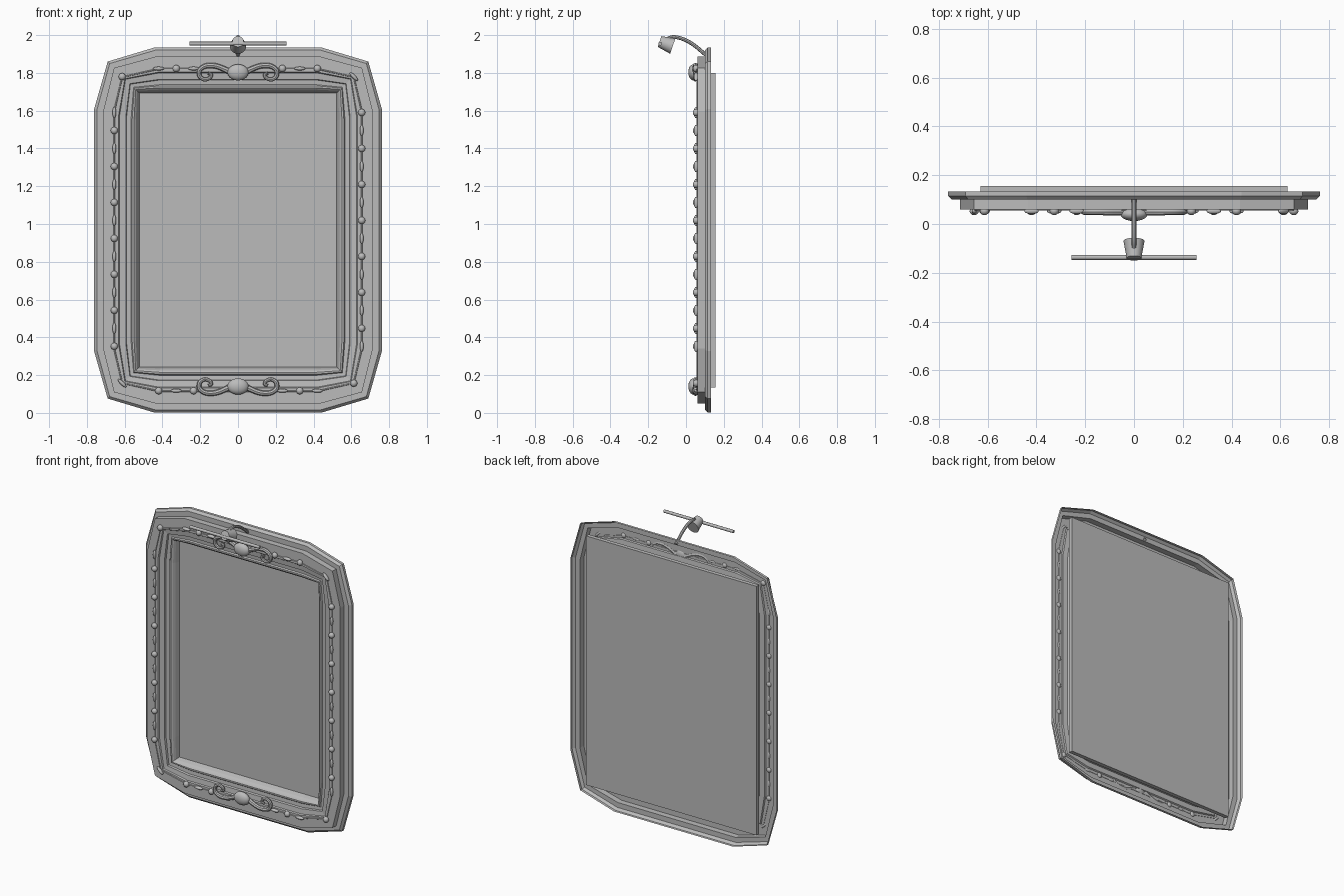
import bpy, bmesh, math
from mathutils import Vector

if "Cube" in bpy.data.objects:
    bpy.data.objects.remove(bpy.data.objects["Cube"])

grey = bpy.data.materials.new("plain grey")
grey.diffuse_color = (0.5, 0.5, 0.5, 1)
grey.use_nodes = True
grey.node_tree.nodes["Principled BSDF"].inputs["Base Color"].default_value = grey.diffuse_color


def finish(bm, name, smooth=None):
    bmesh.ops.recalc_face_normals(bm, faces=bm.faces)
    me = bpy.data.meshes.new(name)
    bm.to_mesh(me)
    bm.free()
    me.materials.append(grey)
    ob = bpy.data.objects.new(name, me)
    bpy.context.collection.objects.link(ob)
    if smooth:
        bpy.context.view_layer.objects.active = ob
        ob.select_set(True)
        bpy.ops.object.shade_smooth_by_angle(angle=math.radians(smooth))
        ob.select_set(False)
    return ob


def tube(name, pts, radii, sides=8, closed=False):
    """Round tube through the points, one radius per point."""
    pts = [Vector(p) for p in pts]
    n = len(pts)
    bm = bmesh.new()
    rings = []
    ref = Vector((0, 1, 0)) if max(abs(p.y - pts[0].y) for p in pts) < 0.02 else Vector((1, 0, 0))
    for i, p in enumerate(pts):
        a = pts[(i - 1) % n] if closed or i else p
        b = pts[(i + 1) % n] if closed or i < n - 1 else p
        t = (b - a).normalized()
        u = t.cross(ref).normalized()
        w = t.cross(u)
        rings.append([bm.verts.new(p + radii[i] * (math.cos(k * math.tau / sides) * u
                      + math.sin(k * math.tau / sides) * w)) for k in range(sides)])
    for i in range(n if closed else n - 1):
        r, s = rings[i], rings[(i + 1) % n]
        for k in range(sides):
            bm.faces.new((r[k], r[(k + 1) % sides], s[(k + 1) % sides], s[k]))
    if not closed:
        bm.faces.new(rings[0])
        bm.faces.new(rings[-1])
    return finish(bm, name, 40)


def smooth_path(ctrl, steps=6):
    """Catmull-Rom curve through control points."""
    c = [Vector(p) for p in ctrl]
    c = [2 * c[0] - c[1]] + c + [2 * c[-1] - c[-2]]
    out = []
    for i in range(1, len(c) - 2):
        for s in range(steps):
            t = s / steps
            p0, p1, p2, p3 = c[i - 1:i + 3]
            out.append(0.5 * (2 * p1 + (p2 - p0) * t + (2 * p0 - 5 * p1 + 4 * p2 - p3) * t * t
                              + (3 * p1 - p0 - 3 * p2 + p3) * t ** 3))
    return out + [c[-2]]


def ellipsoid(name, loc, size, tilt=0, seg=12):
    bm = bmesh.new()
    bmesh.ops.create_uvsphere(bm, u_segments=seg, v_segments=seg // 2 + 2, radius=1)
    bmesh.ops.scale(bm, vec=size, verts=bm.verts)
    ob = finish(bm, name, 60)
    ob.location = loc
    ob.rotation_euler = (0, tilt, 0)
    return ob


# Moulded frame: open shell blended from a twelve-sided outline to a rectangle
CZ = 0.968
quarter_out = [(0.762, 0.64), (0.69, 0.892), (0.44, 0.967)]
quarter_in = [(0.522, 0.58), (0.522, 0.725), (0.41, 0.725)]


def full(q):
    return (q + [(-x, z) for x, z in reversed(q)]
            + [(-x, -z) for x, z in q] + [(x, -z) for x, z in reversed(q)])


outer, inner = full(quarter_out), full(quarter_in)
profile = [(0, 0.133), (0, 0.115), (0.015, 0.10), (0.048, 0.10), (0.048, 0.06),
           (0.13, 0.06), (0.135, 0.068), (0.168, 0.072), (0.172, 0.084), (0.196, 0.086),
           (0.202, 0.078), (0.212, 0.078), (0.222, 0.086), (0.23, 0.1), (0.24, 0.13)]
bm = bmesh.new()
rings = []
for d, y in profile:
    f = d / 0.24
    rings.append([bm.verts.new((a[0] + (b[0] - a[0]) * f, y, CZ + a[1] + (b[1] - a[1]) * f))
                  for a, b in zip(outer, inner)])
for r, s in zip(rings, rings[1:]):
    for k in range(12):
        bm.faces.new((r[k], r[(k + 1) % 12], s[(k + 1) % 12], s[k]))
finish(bm, "moulded_frame")

# Picture panel behind the frame
bm = bmesh.new()
bmesh.ops.create_cube(bm, size=1)
bmesh.ops.scale(bm, vec=(1.26, 0.027, 1.665), verts=bm.verts)
bmesh.ops.translate(bm, vec=(0, 0.1415, CZ), verts=bm.verts)
finish(bm, "panel")

# Beads: round and long ones alternate along the border
BY = 0.053


def bead(x, z, is_round, tilt):
    if is_round:
        ellipsoid("round_bead", (x, BY, z), (0.019, 0.017, 0.019))
    else:
        ellipsoid("long_bead", (x, BY, z), (0.01, 0.012, 0.03), tilt)


for i in range(14):
    z = 1.59 - i * 0.0952
    bead(-0.655, z, i % 2 == 1, 0)
    bead(0.655, z, i % 2 == 0, 0)
for i, x in enumerate((-0.42, -0.327, -0.235, 0.235, 0.327, 0.42)):
    top_round = i in (1, 3, 5)
    bead(x, 1.823, top_round, math.pi / 2)
    bead(x, 0.117, not top_round, math.pi / 2)
for s in (-1, 1):
    bead(s * 0.613, 1.78, s < 0, -math.pi / 4)
    bead(s * 0.613, 0.157, s > 0, -math.pi / 4)

# Thin wire carrying the beads
wire = full([(0.655, 0.63), (0.613, 0.81), (0.42, 0.853)])
tube("bead_wire", [(x, 0.058, CZ + z) for x, z in wire], [0.004] * 12, 6, True)

# Ornaments: oval boss with a curled scroll on each side
scroll = [(0.03, -0.005), (0.07, 0.016), (0.12, 0.034), (0.17, 0.034), (0.203, 0.012),
          (0.203, -0.02), (0.178, -0.038), (0.15, -0.03), (0.142, -0.012), (0.158, -0.004)]
for cz, up in ((1.803, 1), (0.14, -1)):
    ellipsoid("ornament_boss", (0, 0.04, cz), (0.056, 0.028, 0.043), 0, 20)
    for s in (-1, 1):
        path = smooth_path([(s * x, 0.05, cz + up * z) for x, z in scroll])
        n = len(path)
        tube("ornament_scroll", path, [0.016 - 0.008 * i / n for i in range(n)])

# Lamp: curved arm, cone shade and cross tube
arm = smooth_path([(0, 0.105, 1.895), (0, 0.045, 1.945), (0, -0.01, 1.977),
                   (0, -0.065, 1.99), (0, -0.105, 1.978)])
tube("lamp_arm", arm, [0.01] * len(arm))
tube("lamp_shade", [(0, -0.07, 1.942), (0, -0.14, 1.966)], [0.043, 0.03], 20)
tube("lamp_tube", [(-0.257, -0.137, 1.955), (0.257, -0.137, 1.955)], [0.01, 0.01], 10)
